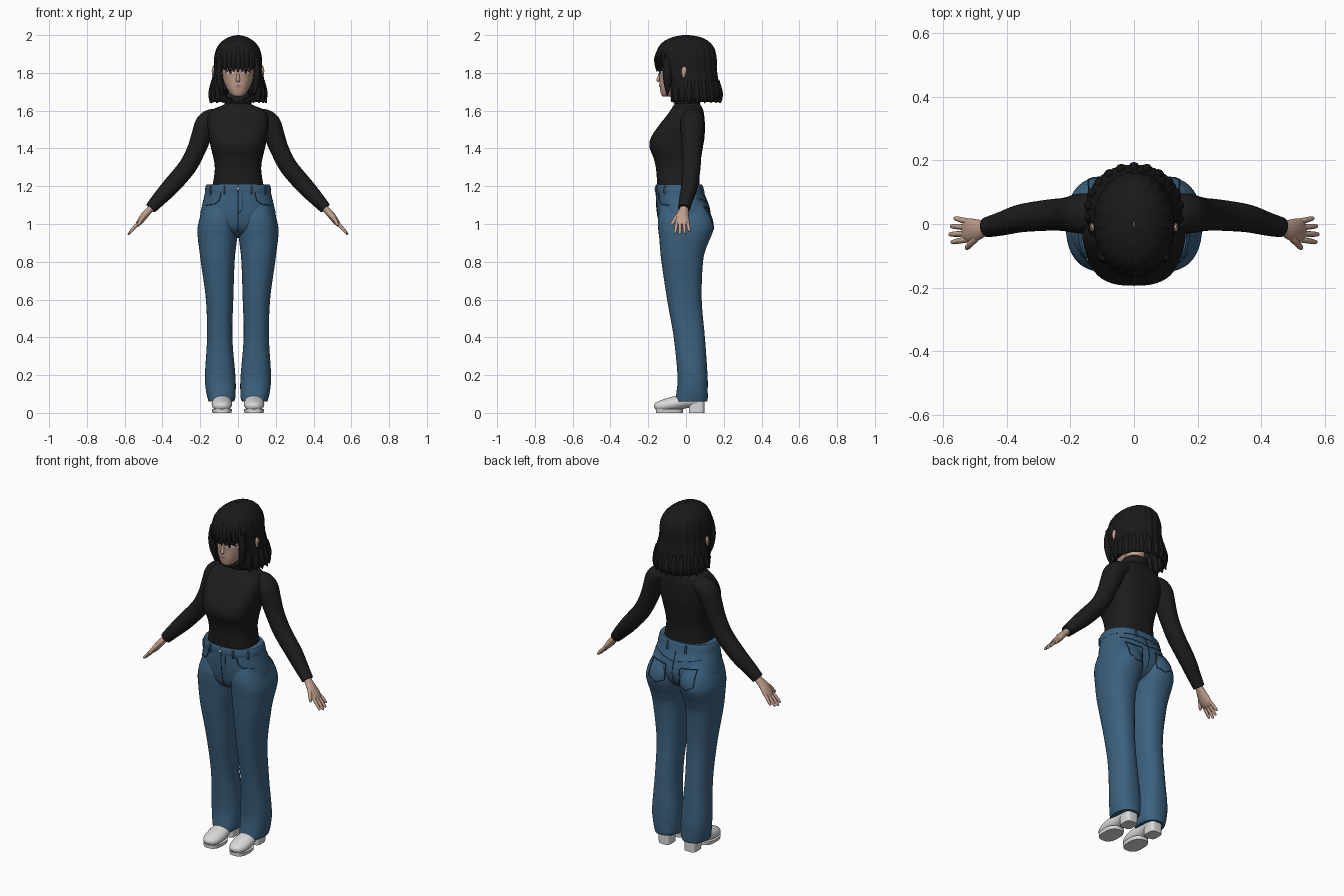
import bpy
import bmesh
from math import sin, cos, pi, radians, sqrt
from mathutils import Vector
from mathutils.bvhtree import BVHTree

default_cube = bpy.data.objects.get("Cube")
if default_cube:
    bpy.data.objects.remove(default_cube, do_unlink=True)


def material(name, *rgb):
    mat = bpy.data.materials.new(name)
    mat.use_nodes = True
    mat.diffuse_color = (*rgb, 1)
    shader = next(n for n in mat.node_tree.nodes if n.type == 'BSDF_PRINCIPLED')
    shader.inputs["Base Color"].default_value = (*rgb, 1)
    shader.inputs["Roughness"].default_value = 0.8
    return mat


SKIN = material("skin", .52, .34, .26)
HAIR = material("black hair", .010, .010, .011)
KNIT = material("black knit", .012, .012, .013)
DENIM = material("blue denim", .045, .12, .21)
SEAM = material("dark seam", .015, .04, .075)
LEATHER = material("pale leather", .7, .7, .7)
WHITE = material("eye white", .75, .72, .68)
IRIS = material("brown iris", .07, .035, .02)
LIPS = material("lip pink", .4, .17, .15)


def make(name, verts, faces, mat, keep=None):
    """Mesh object with outward normals and smooth shading."""
    bm = bmesh.new()
    bverts = [bm.verts.new(v) for v in verts]
    for f in faces:
        bm.faces.new([bverts[i] for i in f])
    bmesh.ops.recalc_face_normals(bm, faces=bm.faces[:])
    if keep:
        gone = [f for f in bm.faces if not keep(f.calc_center_median())]
        bmesh.ops.delete(bm, geom=gone, context='FACES')
    mesh = bpy.data.meshes.new(name)
    bm.to_mesh(mesh)
    bm.free()
    mesh.materials.append(mat)
    mesh.shade_smooth()
    mesh.set_sharp_from_angle(angle=radians(50))
    obj = bpy.data.objects.new(name, mesh)
    bpy.context.collection.objects.link(obj)
    return obj


def spline(keys, steps):
    """Catmull-Rom interpolation through key tuples."""
    keys = [Vector(k) for k in keys]
    last = len(keys) - 1
    out = []
    for i in range(last):
        a, b, c, d = (keys[min(max(i + k, 0), last)] for k in (-1, 0, 1, 2))
        for s in range(steps):
            t = s / steps
            out.append((b * 2 + (c - a) * t + (a * 2 - b * 5 + c * 4 - d) * t * t
                        + (b * 3 - a - c * 3 + d) * t ** 3) * .5)
    return out + [keys[-1]]


def skin(name, rings, mat, keep=None, caps=True):
    n = len(rings[0])
    verts = [v for ring in rings for v in ring]
    faces = [(i * n + j, i * n + (j + 1) % n, (i + 1) * n + (j + 1) % n, (i + 1) * n + j)
             for i in range(len(rings) - 1) for j in range(n)]
    if caps:
        faces += [tuple(range(n)), tuple(range(len(verts) - n, len(verts)))]
    return make(name, verts, faces, mat, keep)


def body(name, keys, mat, power=2.3, sides=40, steps=6, ridge=0, keep=None, caps=True):
    """Horizontal sections given as (z, x0, x1, y0, y1)."""
    def bulge(c):
        return abs(c) ** (2 / power) * (1 if c > 0 else -1)
    rings = []
    for z, x0, x1, y0, y1 in spline(keys, steps):
        ring = []
        for j in range(sides):
            a = 2 * pi * j / sides
            r = (1 + ridge * cos(22 * a)) / 2
            ring.append(Vector(((x0 + x1) / 2 + (x1 - x0) * r * bulge(cos(a)),
                                (y0 + y1) / 2 + (y1 - y0) * r * bulge(sin(a)), z)))
        rings.append(ring)
    return skin(name, rings, mat, keep, caps)


def centred(keys):
    return [(z, -w, w, y0, y1) for z, w, y0, y1 in keys]


def tube(name, keys, mat, ref=(0, 1, 0), sides=16, steps=5):
    """Sections along a path given as (x, y, z, radius along ref, radius across)."""
    pts = spline(keys, steps)
    rings = []
    for i, p in enumerate(pts):
        t = (pts[min(i + 1, len(pts) - 1)] - pts[max(i - 1, 0)]).to_3d().normalized()
        u = Vector(ref)
        u = (u - t * u.dot(t)).normalized()
        v = t.cross(u)
        angles = [2 * pi * j / sides for j in range(sides)]
        rings.append([p.to_3d() + u * p[3] * cos(a) + v * p[4] * sin(a) for a in angles])
    return skin(name, rings, mat)


def flip(keys, s):
    return [(s * k[0], *k[1:]) for k in keys]


def tree_of(objects):
    verts, faces = [], []
    for o in objects:
        base = len(verts)
        verts += [v.co.copy() for v in o.data.vertices]
        faces += [[base + i for i in p.vertices] for p in o.data.polygons]
    return BVHTree.FromPolygons(verts, faces)


def on_surface(tree, x, z, side=-1, lift=.001):
    hit = tree.ray_cast(Vector((x, side, z)), Vector((0, -side, 0)))[0]
    return hit + Vector((0, side * lift, 0)) if hit else None


def seam(name, tree, path, side=-1, r=.0025, mat=SEAM):
    """Thin strip that follows the surface along an (x, z) path."""
    pts = []
    for (xa, za), (xb, zb) in zip(path, path[1:]):
        pts += [on_surface(tree, xa + (xb - xa) * k / 8, za + (zb - za) * k / 8, side)
                for k in range(9 if (xb, zb) == path[-1] else 8)]
    tube(name, [(*p, r, r) for p in pts if p], mat, sides=6, steps=1)


def decal(name, tree, x, z, rx, rz, mat, lift):
    """Thin oval plate lying on the surface."""
    n = 20
    flat = [(x, z)] + [(x + rx * k / 3 * cos(2 * pi * j / n), z + rz * k / 3 * sin(2 * pi * j / n))
                       for k in (1, 2, 3) for j in range(n)]
    verts = [on_surface(tree, a, b, -1, lift) or Vector((a, -.14, b)) for a, b in flat]
    faces = [(0, 1 + j, 1 + (j + 1) % n) for j in range(n)]
    for k in (0, n):
        faces += [(1 + k + j, 1 + k + n + j, 1 + k + n + (j + 1) % n, 1 + k + (j + 1) % n)
                  for j in range(n)]
    make(name, verts, faces, mat)


# Sweater torso with rolled collar
body("sweater", centred([
    (1.18, .14, -.15, .075), (1.25, .127, -.155, .07), (1.3, .123, -.16, .072),
    (1.35, .13, -.172, .08), (1.41, .145, -.194, .09), (1.46, .153, -.184, .098),
    (1.52, .162, -.145, .1), (1.57, .16, -.105, .097), (1.605, .135, -.08, .09),
    (1.625, .09, -.068, .08), (1.64, .068, -.06, .072), (1.68, .062, -.058, .066)]), KNIT, 2.7, 48)
body("collar", centred([(1.635, .066, -.06, .07), (1.645, .073, -.066, .076),
                        (1.675, .069, -.064, .072), (1.685, .06, -.055, .064)]), KNIT)

# Jeans: hips, legs, waistband
hips = body("jeans_hips", centred([
    (.925, .03, -.03, .02), (.945, .11, -.09, .07), (.98, .185, -.13, .11), (1.04, .2, -.148, .128),
    (1.1, .19, -.155, .118), (1.15, .178, -.156, .098), (1.2, .168, -.155, .082)]), DENIM)
band = body("waistband", centred([(1.165, .176, -.159, .097), (1.18, .175, -.161, .093),
                                  (1.2, .171, -.16, .088), (1.21, .166, -.156, .083)]), DENIM)
jeans = [hips, band]
for s, side in ((1, "left_"), (-1, "right_")):
    jeans.append(body(side + "jeans_leg", [(z, s * a, s * b, f, r) for z, a, b, f, r in (
        (.06, .022, .155, -.058, .112), (.075, .015, .16, -.056, .115), (.12, .012, .17, -.049, .115),
        (.2, .014, .175, -.045, .114), (.4, .03, .164, -.065, .1), (.6, .025, .17, -.1, .083),
        (.8, .018, .197, -.13, .09), (.88, .01, .207, -.138, .11), (.93, .004, .213, -.142, .131),
        (.98, 0, .214, -.148, .146), (1.04, 0, .2, -.148, .136), (1.12, .01, .17, -.13, .09))], DENIM))

# Jeans stitching, pockets and belt loops
denim = tree_of(jeans)
seam("fly_seam", denim, [(0, 1.21), (0, .96)])
seam("fly_stitch", denim, [(.025, 1.165), (.025, 1.08), (0, 1.05)], r=.0015)
seam("seat_seam", denim, [(0, 1.16), (0, .98)], 1)
tube("waist_button", [(0, -.158, 1.187, .009, .009), (0, -.166, 1.187, .007, .007)], LEATHER, (1, 0, 0))
for s, side in ((1, "left_"), (-1, "right_")):
    seam(side + "front_pocket", denim, flip([(.09, 1.165), (.1, 1.125), (.125, 1.105), (.17, 1.1)], s))
    seam(side + "back_yoke", denim, flip([(0, 1.105), (.15, 1.135)], s), 1, .0015)
    seam(side + "back_pocket", denim, flip([(.045, 1.08), (.142, 1.09), (.145, 1.0), (.095, .97),
                                            (.05, .99), (.045, 1.08)], s), 1)
    for part, x, face in (("front", .075, -1), ("back", .06, 1), ("side", .145, -1)):
        seam(side + part + "_belt_loop", denim, [(s * x, 1.203), (s * x, 1.155)], face, .006, DENIM)

# Arms, hands and shoes
for s, side in ((1, "left_"), (-1, "right_")):
    tube(side + "sleeve", flip([
        (.08, .035, 1.57, .045, .035), (.135, .034, 1.56, .06, .05), (.168, .033, 1.53, .063, .058),
        (.192, .031, 1.47, .058, .054), (.222, .03, 1.39, .052, .049), (.27, .028, 1.3, .049, .048),
        (.355, .018, 1.2, .044, .046), (.42, 0, 1.13, .037, .038), (.462, -.01, 1.083, .032, .031)], s),
        KNIT, sides=28)
    tube(side + "palm", flip([
        (.44, -.008, 1.105, .02, .018), (.47, -.012, 1.073, .025, .018), (.495, -.019, 1.045, .034, .019),
        (.52, -.02, 1.012, .038, .016), (.535, -.02, .993, .03, .01)], s), SKIN)
    for name, y, length in (("index", -.048, .9), ("middle", -.03, 1), ("ring", -.011, .93), ("little", .007, .75)):
        tip = y * 1.35 + .008
        tube(side + name + "_finger", flip([
            (.515, y, 1.015, .009, .009), (.515 + .035 * length, (y + tip) / 2, 1.015 - .034 * length, .009, .009),
            (.515 + .062 * length, tip, 1.015 - .066 * length, .007, .007),
            (.515 + .066 * length, tip, 1.015 - .072 * length, .002, .002)], s), SKIN, sides=10)
    tube(side + "thumb", flip([(.485, -.03, 1.055, .012, .012), (.508, -.055, 1.03, .011, .011),
                               (.525, -.074, 1.0, .008, .008), (.528, -.078, .992, .002, .002)], s), SKIN)
    tube(side + "shoe", flip([
        (.085, -.166, .028, .01, .008), (.085, -.155, .032, .032, .023), (.085, -.12, .038, .05, .032),
        (.085, -.06, .05, .054, .038), (.084, 0, .063, .046, .038), (.083, .06, .068, .042, .036),
        (.083, .094, .066, .028, .028)], s), LEATHER, (1, 0, 0), 24)
    body(side + "shoe_sole", [(z, s * (.085 - w), s * (.085 + w), -.16, -.015)
                              for z, w in ((0, .05), (.02, .054))], LEATHER, 2.6)
    body(side + "shoe_heel", [(z, s * (.084 - w), s * (.084 + w), .015, .097)
                              for z, w in ((0, .036), (.06, .038))], LEATHER, 4)

# Head, neck and face
body("neck", centred([(1.62, .05, -.045, .06), (1.75, .045, -.05, .06)]), SKIN)
head = body("head", centred([
    (1.674, .015, -.12, -.08), (1.682, .032, -.129, -.05), (1.7, .048, -.135, -.01), (1.73, .066, -.139, .05),
    (1.77, .08, -.14, .09), (1.82, .088, -.144, .12), (1.88, .094, -.14, .13), (1.93, .08, -.11, .11),
    (1.965, .04, -.06, .06)]), SKIN)
face = tree_of([head])
tube("nose", [(0, -.138, 1.8, .005, .006), (0, -.144, 1.778, .007, .008), (0, -.148, 1.762, .009, .011),
              (0, -.142, 1.753, .004, .007)], SKIN)
decal("lips", face, 0, 1.729, .019, .007, LIPS, .003)
seam("mouth_line", face, [(-.018, 1.729), (.018, 1.729)], r=.0015, mat=IRIS)
for s, side in ((1, "left_"), (-1, "right_")):
    decal(side + "eye_white", face, s * .041, 1.802, .018, .011, WHITE, .002)
    decal(side + "iris", face, s * .04, 1.802, .008, .01, IRIS, .004)
    seam(side + "eyelash", face, flip([(.02, 1.806), (.035, 1.815), (.052, 1.813), (.064, 1.804)], s),
         r=.003, mat=HAIR)
    tube(side + "ear", flip([(.128, -.012, 1.775, .005, .004), (.13, -.012, 1.79, .01, .007),
                             (.131, -.01, 1.815, .014, .008), (.13, -.008, 1.832, .006, .004)], s), SKIN)

# Hair shell, open around the face
shell = body("hair_shell", centred([
    (1.645, .135, -.08, .172), (1.67, .15, -.09, .184), (1.7, .148, -.1, .185), (1.76, .138, -.12, .172),
    (1.82, .128, -.15, .163), (1.88, .125, -.16, .162), (1.93, .112, -.148, .15), (1.965, .086, -.12, .122),
    (1.988, .05, -.075, .08), (1.998, .018, -.03, .035), (2.0, .003, -.01, .01)]), HAIR, 2.1, 132, 8, .012,
    lambda c: c.z > 1.825 or c.y > -.08, False)
thick = shell.modifiers.new("thickness", 'SOLIDIFY')
thick.thickness = .012
thick.offset = -1

# Fringe, face-framing locks and tips
for k in range(-4, 5):
    x = k * .022
    y = -.16 * sqrt(1 - (x / .125) ** 2)
    tip = 1.806 + .006 * (k % 2)
    tube("fringe_lock", [(x * .8, y * .86, 1.94, .006, .006), (x * .95, y, 1.88, .008, .015),
                         (x, y * .98, 1.835, .007, .014), (x * .97, y * .96, tip, .002, .003)], HAIR, sides=10)
for s, side in ((1, "left_"), (-1, "right_")):
    tube(side + "face_lock", flip([(.096, -.1, 1.88, .015, .012), (.1, -.1, 1.81, .024, .018),
                                   (.094, -.097, 1.74, .02, .017), (.082, -.1, 1.682, .004, .004)], s), HAIR)
for k in range(17):
    a = radians(-42 + 264 * k / 16)
    x, y = .14 * cos(a), .04 + .136 * sin(a)
    tube("hair_tip", [(x * .95, y * .95, 1.76, .01, .01), (x, y, 1.7, .018, .018),
                      (x * 1.02, y * 1.02, 1.665, .014, .014),
                      (x * (1.06 if k % 3 else 1.1), y * 1.04, 1.64, .002, .002)], HAIR, sides=10)
